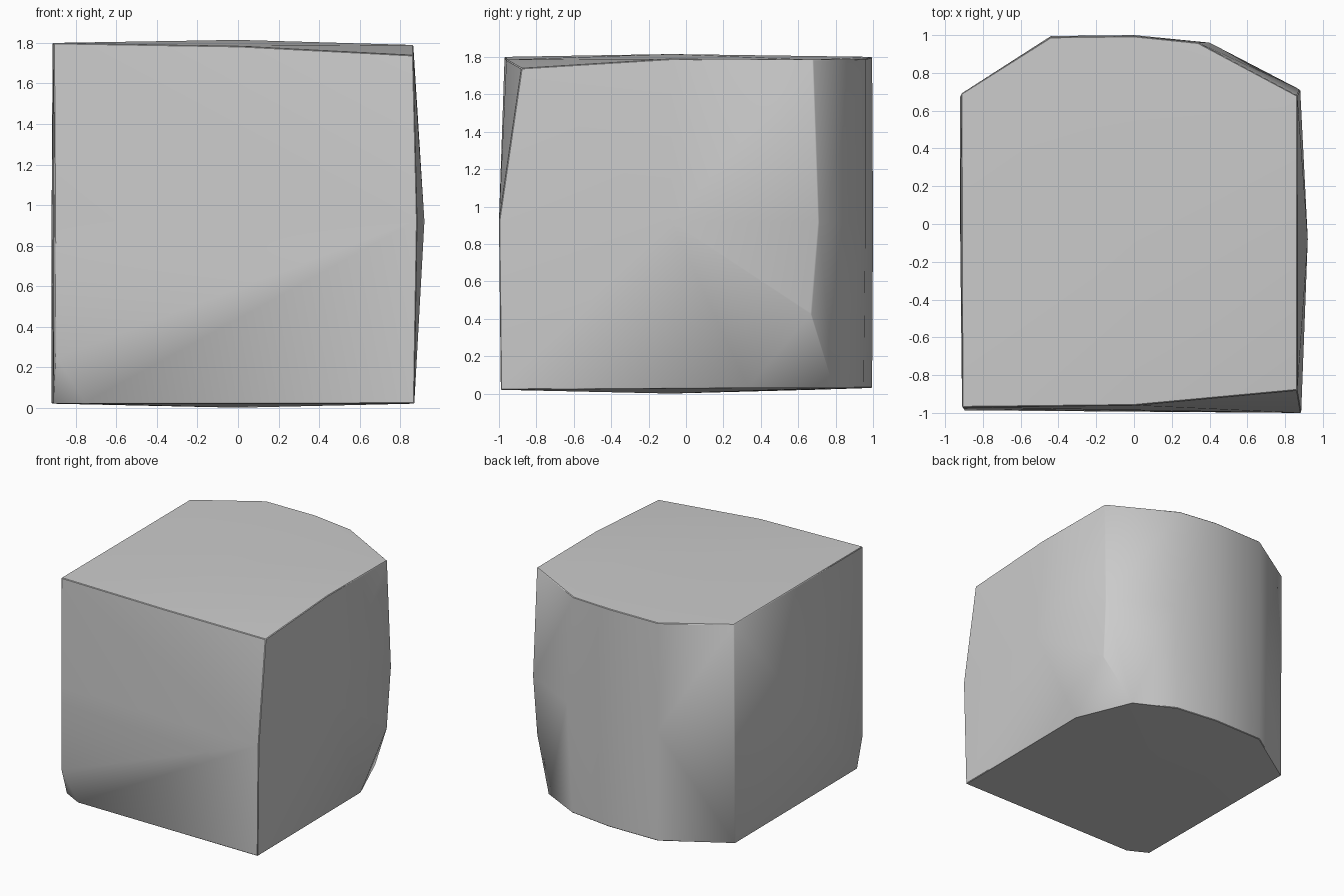
import bpy
import bmesh
import math

if "Cube" in bpy.data.objects:
    bpy.data.objects.remove(bpy.data.objects["Cube"])

# Stone colour
stone = bpy.data.materials.new("stone grey")
stone.diffuse_color = (0.6, 0.6, 0.6, 1)
stone.use_nodes = True
stone.node_tree.nodes["Principled BSDF"].inputs["Base Color"].default_value = stone.diffuse_color

# Rough outline of the block at three levels, with worn corners
bottom = [(-0.75, -0.985, 0.02), (-0.91, -0.90, 0.02), (0.87, -0.99, 0.02),
          (0.87, 0.33, 0.03), (0.68, 0.79, 0.03), (0.36, 0.95, 0.03),
          (0.0, 0.995, 0.03), (-0.44, 0.99, 0.03), (-0.92, 0.68, 0.02)]
middle = [(-0.90, -0.985, 0.25), (-0.90, -0.98, 0.92), (0.885, -1.0, 0.92),
          (0.87, 0.67, 0.43), (0.88, 0.71, 0.92), (0.40, 0.96, 0.92),
          (0.0, 1.0, 0.92), (-0.44, 0.995, 0.92), (-0.91, 0.68, 0.92)]
top = [(-0.91, -0.97, 1.80), (0.865, -0.88, 1.74), (0.865, 0.68, 1.785),
       (0.34, 0.96, 1.79), (0.0, 0.995, 1.80), (-0.44, 0.99, 1.80),
       (-0.915, 0.69, 1.80)]
# Slight bulge in the middle of each face
bulges = [(0.92, -0.08, 0.92), (-0.92, -0.08, 0.92),
          (0.0, -0.08, 0.0), (0.0, -0.08, 1.815),
          (0.865, -0.08, 1.79), (0.0, -0.96, 1.785)]

bm = bmesh.new()
for p in bottom + middle + top + bulges:
    bm.verts.new(p)
hull = bmesh.ops.convex_hull(bm, input=bm.verts)
bmesh.ops.delete(bm, geom=[v for v in bm.verts if not v.link_faces],
                 context='VERTS')
bmesh.ops.recalc_face_normals(bm, faces=bm.faces)

# Narrow chipped bevel along the sharp edges
sharp = [e for e in bm.edges
         if len(e.link_faces) == 2 and e.calc_face_angle() > math.radians(42)]
bmesh.ops.bevel(bm, geom=sharp, offset=0.028, offset_type='OFFSET',
                segments=1, affect='EDGES', clamp_overlap=True)
bmesh.ops.recalc_face_normals(bm, faces=bm.faces)

mesh = bpy.data.meshes.new("stone_block")
bm.to_mesh(mesh)
bm.free()
mesh.materials.append(stone)
block = bpy.data.objects.new("stone_block", mesh)
bpy.context.collection.objects.link(block)

# Smooth curved back, crisp edges
bpy.context.view_layer.objects.active = block
block.select_set(True)
bpy.ops.object.shade_smooth_by_angle(angle=math.radians(36))
